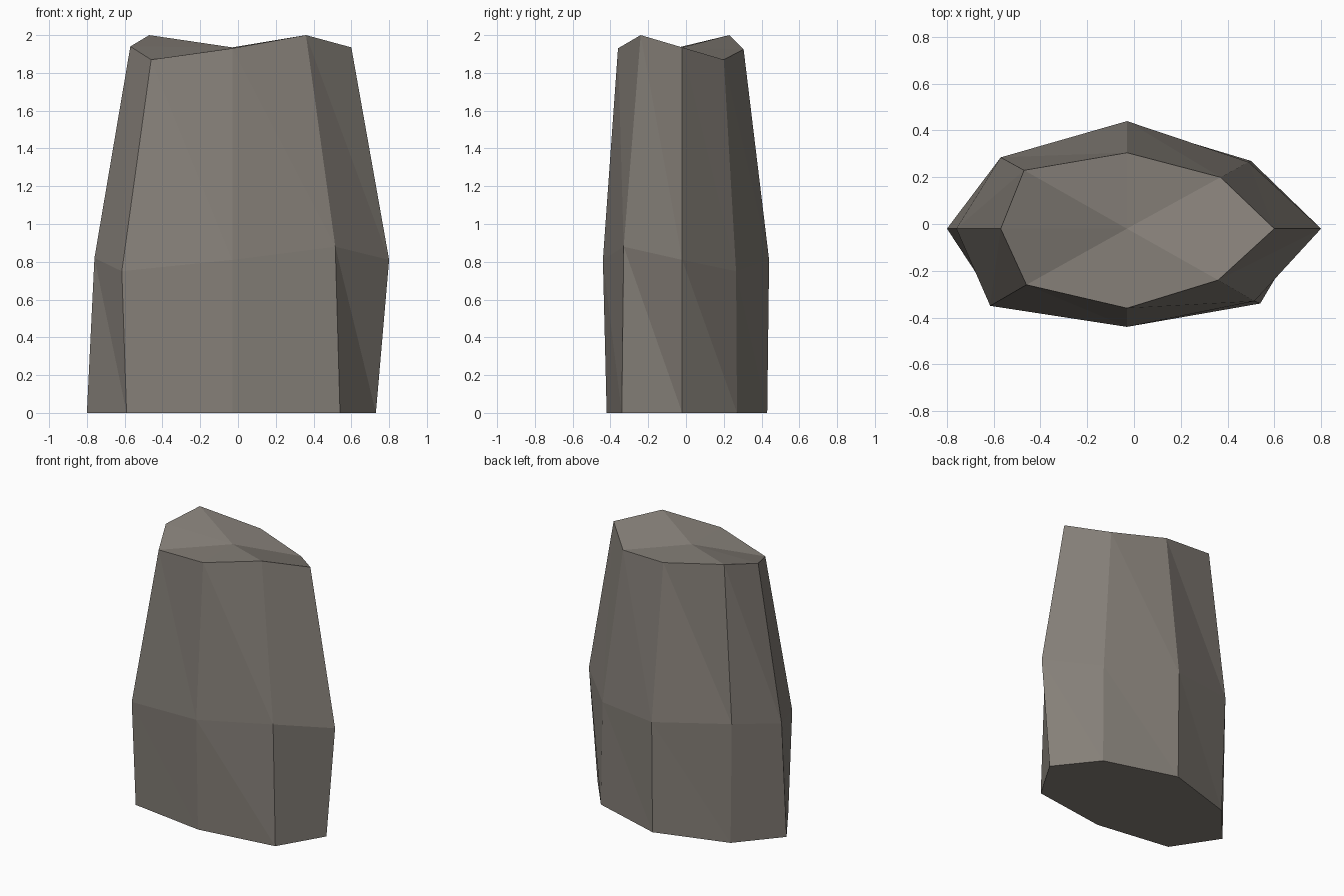
import bpy
import bmesh

if "Cube" in bpy.data.objects:
    bpy.data.objects.remove(bpy.data.objects["Cube"])

# Eight-sided rings, counter-clockwise from the right-hand corner
base = [(0.73, -0.02, 0), (0.50, 0.27, 0), (-0.03, 0.43, 0), (-0.55, 0.27, 0),
        (-0.80, -0.02, 0), (-0.59, -0.34, 0), (-0.03, -0.42, 0), (0.54, -0.34, 0)]
waist = [(0.80, -0.02, 0.81), (0.49, 0.265, 0.75), (-0.03, 0.44, 0.81), (-0.57, 0.285, 0.88),
         (-0.76, -0.02, 0.82), (-0.615, -0.35, 0.75), (-0.03, -0.44, 0.81), (0.515, -0.33, 0.88)]
rim = [(0.60, -0.02, 1.935), (0.37, 0.20, 1.87), (-0.03, 0.305, 1.925), (-0.47, 0.23, 2.0),
       (-0.57, -0.02, 1.94), (-0.46, -0.26, 1.87), (-0.03, -0.36, 1.93), (0.36, -0.24, 2.0)]

bm = bmesh.new()
rings = [[bm.verts.new(p) for p in ring] for ring in (base, waist, rim)]

# Sides: each panel split along the same diagonal
for low, high in zip(rings, rings[1:]):
    for i in range(8):
        j = (i + 1) % 8
        bm.faces.new((low[i], low[j], high[i]))
        bm.faces.new((low[j], high[j], high[i]))

# Flat underside and a tilted fan on top
bm.faces.new(rings[0][::-1])
peak = bm.verts.new((-0.03, -0.02, 1.935))
for i in range(8):
    bm.faces.new((rings[2][i], rings[2][(i + 1) % 8], peak))

bmesh.ops.recalc_face_normals(bm, faces=bm.faces)
mesh = bpy.data.meshes.new("standing_stone")
bm.to_mesh(mesh)
bm.free()

# Stone colour
stone = bpy.data.materials.new("warm grey stone")
stone.diffuse_color = (0.235, 0.213, 0.188, 1)
stone.use_nodes = True
stone.node_tree.nodes["Principled BSDF"].inputs["Base Color"].default_value = stone.diffuse_color
mesh.materials.append(stone)
bpy.context.collection.objects.link(bpy.data.objects.new("standing_stone", mesh))
